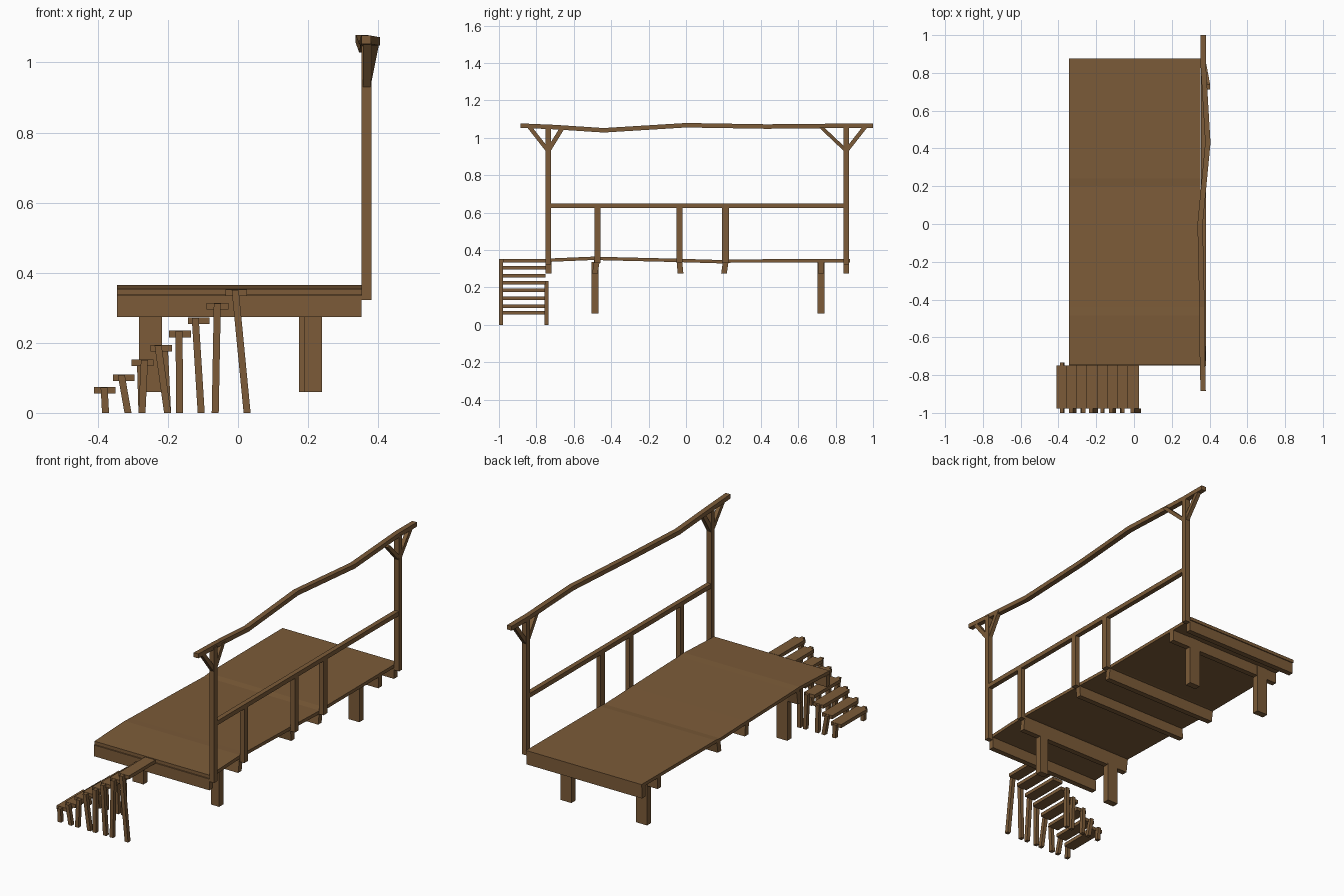
import bpy, bmesh
from mathutils import Vector

wood = bpy.data.materials.new("brown wood")
wood.diffuse_color = (0.2, 0.105, 0.04, 1)


def make(name, rings):
    """Skin a list of four-cornered rings into a closed bar."""
    bm = bmesh.new()
    vs = [[bm.verts.new(p) for p in r] for r in rings]
    for a, b in zip(vs, vs[1:]):
        for i in range(4):
            j = (i + 1) % 4
            bm.faces.new((a[i], a[j], b[j], b[i]))
    bm.faces.new(vs[0][::-1])
    bm.faces.new(vs[-1])
    bmesh.ops.recalc_face_normals(bm, faces=bm.faces)
    me = bpy.data.meshes.new(name)
    bm.to_mesh(me)
    bm.free()
    me.materials.append(wood)
    ob = bpy.data.objects.new(name, me)
    bpy.context.collection.objects.link(ob)
    return ob


def bar(name, path, u, v):
    """Bar along path; u and v are the half-width vectors of its section."""
    u, v = Vector(u), Vector(v)
    return make(name, [[Vector(p) - u - v, Vector(p) + u - v,
                        Vector(p) + u + v, Vector(p) - u + v] for p in path])


def upright(name, bottom, top, wx, wy):
    bar(name, [bottom, top], (wx / 2, 0, 0), (0, wy / 2, 0))


X0, X1 = -0.345, 0.352
RX = 0.367  # line of the railing

# deck, gently bowed along its length
deck = [(-0.745, 0.345), (-0.485, 0.356), (-0.44, 0.354), (-0.03, 0.344),
        (0.2, 0.337), (0.24, 0.341), (0.877, 0.343)]
mid = (X0 + X1) / 2
bar("deck", [(mid, y, z) for y, z in deck], ((X1 - X0) / 2, 0, 0), (0, 0, 0.009))

# cross beams under the deck, some leaning: y at top, y at bottom
for yt, yb in [(-0.735, -0.735), (-0.475, -0.487), (-0.035, -0.029),
               (0.212, 0.203), (0.722, 0.722), (0.857, 0.857)]:
    zt = 0.35 if yt < -0.4 and yt > -0.5 else 0.335
    bar("cross_beam", [(mid, yb, 0.274), (mid, yt, zt)],
        ((X1 - X0) / 2, 0, 0), (0, 0.015, 0))

# deck legs
for x, y, w in [(-0.25, -0.487, 0.066), (0.215, -0.487, 0.05),
                (-0.25, 0.722, 0.066), (0.207, 0.722, 0.066)]:
    upright("deck_leg", (x, y, 0.06), (x, y, 0.335), w, 0.036)

# railing: tall posts, short posts and middle rail
for y in (-0.737, 0.857):
    upright("tall_post", (RX, y, 0.322), (RX, y, 1.06), 0.029, 0.028)
for y, w in [(-0.473, 0.03), (-0.035, 0.032), (0.212, 0.037)]:
    upright("short_post", (RX, y, 0.33), (RX, y, 0.635), 0.026, w)
bar("middle_rail", [(RX, -0.73, 0.637), (RX, 0.85, 0.637)],
    (0.013, 0, 0), (0, 0, 0.012))

# wavy top rail
bar("top_rail", [(0.366, -0.885, 1.065), (0.362, -0.7, 1.057), (0.36, -0.44, 1.04),
                 (0.35, 0, 1.067), (0.391, 0.43, 1.06), (0.366, 0.85, 1.064),
                 (0.366, 1.0, 1.064)], (0.014, 0, 0), (0, 0, 0.012))

# diagonal braces between the tall posts and the top rail
for y0, y1, x1 in [(-0.737, -0.835, RX), (-0.737, -0.66, RX),
                   (0.857, 0.725, 0.392), (0.857, 0.955, RX)]:
    bar("brace", [(RX, y0, 0.93), (x1, y1, 1.055)], (0.011, 0, 0), (0, 0.014, 0))

# stairs: step height, top and bottom x of its legs
steps = [(0.065, -0.382, -0.378), (0.1, -0.333, -0.314), (0.143, -0.267, -0.274),
         (0.184, -0.228, -0.201), (0.225, -0.168, -0.167), (0.263, -0.122, -0.105),
         (0.304, -0.059, -0.065), (0.343, -0.008, 0.026)]
for i, (z, xt, xb) in enumerate(steps):
    cx = -0.38 + i * 0.0536
    bar("step", [(cx, -0.978, z), (cx, -0.75, z)], (0.031, 0, 0), (0, 0, 0.0095))
    upright("step_front_leg", (xb, -0.989, 0), (xt, -0.989, z + 0.008), 0.02, 0.022)
    if i < 5:  # the upper steps rest on the deck side
        xo = 2 * cx - xt if i in (2, 3) else xt
        upright("step_back_leg", (xb, -0.745, 0), (xo, -0.745, z + 0.008), 0.02, 0.022)
